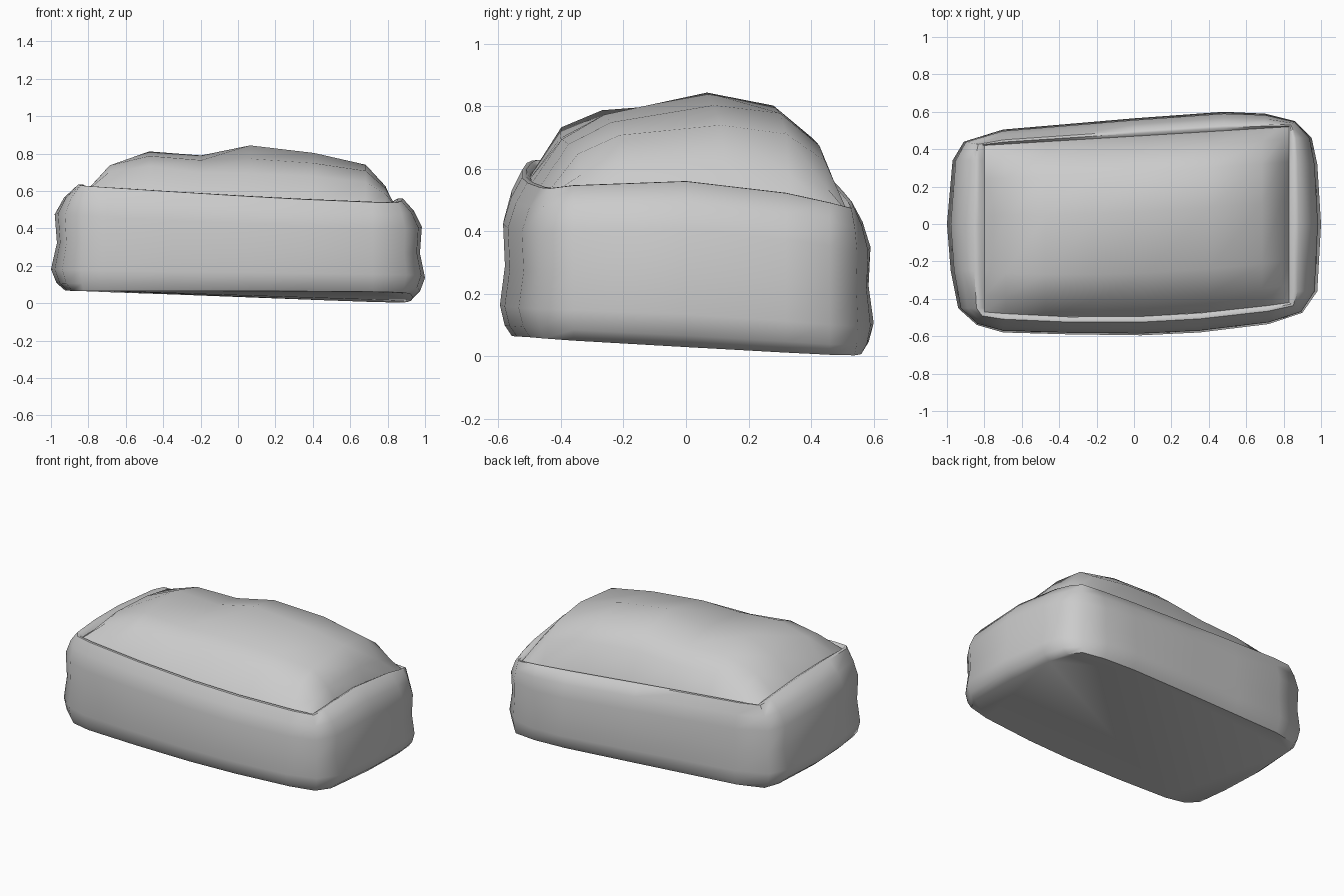
import bpy
import bmesh
from mathutils import Vector

cube = bpy.data.objects.get("Cube")
if cube:
    bpy.data.objects.remove(cube, do_unlink=True)

# One soft grey
grey = bpy.data.materials.new("soft_grey")
grey.use_nodes = True
colour = (0.6, 0.6, 0.6, 1)
grey.diffuse_color = colour
grey.node_tree.nodes["Principled BSDF"].inputs["Base Color"].default_value = colour

LEFT, RIGHT = -0.8, 0.83


def seam_z(x, y):
    """Height of the tilted, slightly arched seam."""
    return 0.555 - 0.06 * x - 0.045 * y + (0.04 + 0.02 * x) * (1 - (y / 0.5) ** 2)


def floor_z(x, y):
    """Height of the gently twisted underside."""
    return max(0, 0.049 - 0.019 * x - 0.027 * y - 0.03 * x * y)


def seam_span(x):
    """Front and back y of the seam at x."""
    u = (x - LEFT) / (RIGHT - LEFT)
    return -0.47 + 0.05 * u - 0.2 * u * (1 - u), 0.42 + 0.1 * u


def nearest_seam(x, y):
    px = min(max(x, LEFT), RIGHT)
    front, back = seam_span(px)
    return Vector((px, min(max(y, front), back)))


def finish(bm, name, angle):
    bmesh.ops.remove_doubles(bm, verts=bm.verts, dist=0.0005)
    bmesh.ops.recalc_face_normals(bm, faces=bm.faces)
    mesh = bpy.data.meshes.new(name)
    bm.to_mesh(mesh)
    bm.free()
    mesh.materials.append(grey)
    obj = bpy.data.objects.new(name, mesh)
    bpy.context.collection.objects.link(obj)
    bpy.ops.object.select_all(action="DESELECT")
    obj.select_set(True)
    bpy.context.view_layer.objects.active = obj
    bpy.ops.object.shade_smooth_by_angle(angle=angle)


# Body: a rounded, skewed outline lofted upwards and drawn in towards the seam
outline = [(-1, 0), (-0.98, -0.25), (-0.94, -0.45), (-0.84, -0.54),
           (-0.7, -0.58), (-0.35, -0.59), (0.04, -0.595), (0.35, -0.58),
           (0.72, -0.535), (0.9, -0.475), (0.98, -0.36), (1, 0),
           (0.98, 0.32), (0.95, 0.46), (0.86, 0.55), (0.7, 0.59),
           (0.48, 0.6), (0, 0.565), (-0.35, 0.535), (-0.7, 0.505),
           (-0.91, 0.44), (-0.97, 0.34)]
# (fraction of height, fraction of the way in to the seam)
levels = [(0, 0.38), (0.07, 0.15), (0.2, 0), (0.45, 0.16), (0.72, 0.1),
          (0.88, 0.35), (1, 0.7), (1, 0.85), (0.97, 1)]
bm = bmesh.new()
rings = []
for t, inward in levels:
    ring = []
    for x, y in outline:
        p = Vector((x, y)).lerp(nearest_seam(x, y), inward)
        low, high = floor_z(x, y), seam_z(p.x, p.y)
        ring.append(bm.verts.new((p.x, p.y, low + t * (high - low))))
    rings.append(ring)
count = len(outline)
for a, b in zip(rings, rings[1:]):
    for i in range(count):
        j = (i + 1) % count
        bm.faces.new((a[i], a[j], b[j], b[i]))
bm.faces.new(rings[0])
finish(bm, "body", 0.9)

# Top cushion: a domed sheet on the four-cornered seam
us = [0, 0.07, 0.2, 0.37, 0.53, 0.74, 0.91, 0.975, 1]
vs = [0, 0.1, 0.24, 0.58, 0.8, 0.93, 1]
bulge = [(0.08, 0.12, 0.10, 0.11, 0.11, 0.09, 0.03),
         (0.11, 0.17, 0.16, 0.18, 0.17, 0.14, 0.05),
         (0.10, 0.20, 0.19, 0.255, 0.23, 0.18, 0.07),
         (0.08, 0.16, 0.17, 0.235, 0.23, 0.18, 0.06),
         (0.05, 0.09, 0.11, 0.15, 0.15, 0.12, 0.04)]
bm = bmesh.new()
grid = []
for r, v in enumerate(vs):
    row = []
    for c, u in enumerate(us):
        x = LEFT + u * (RIGHT - LEFT)
        front, back = seam_span(x)
        y = front + v * (back - front)
        inside = 0 < r < len(vs) - 1 and 0 < c < len(us) - 1
        rise = bulge[r - 1][c - 1] if inside else -0.02
        row.append(bm.verts.new((x, y, seam_z(x, y) + rise)))
    grid.append(row)
for a, b in zip(grid, grid[1:]):
    for i in range(len(us) - 1):
        bm.faces.new((a[i], a[i + 1], b[i + 1], b[i]))
finish(bm, "top_cushion", 1.2)
